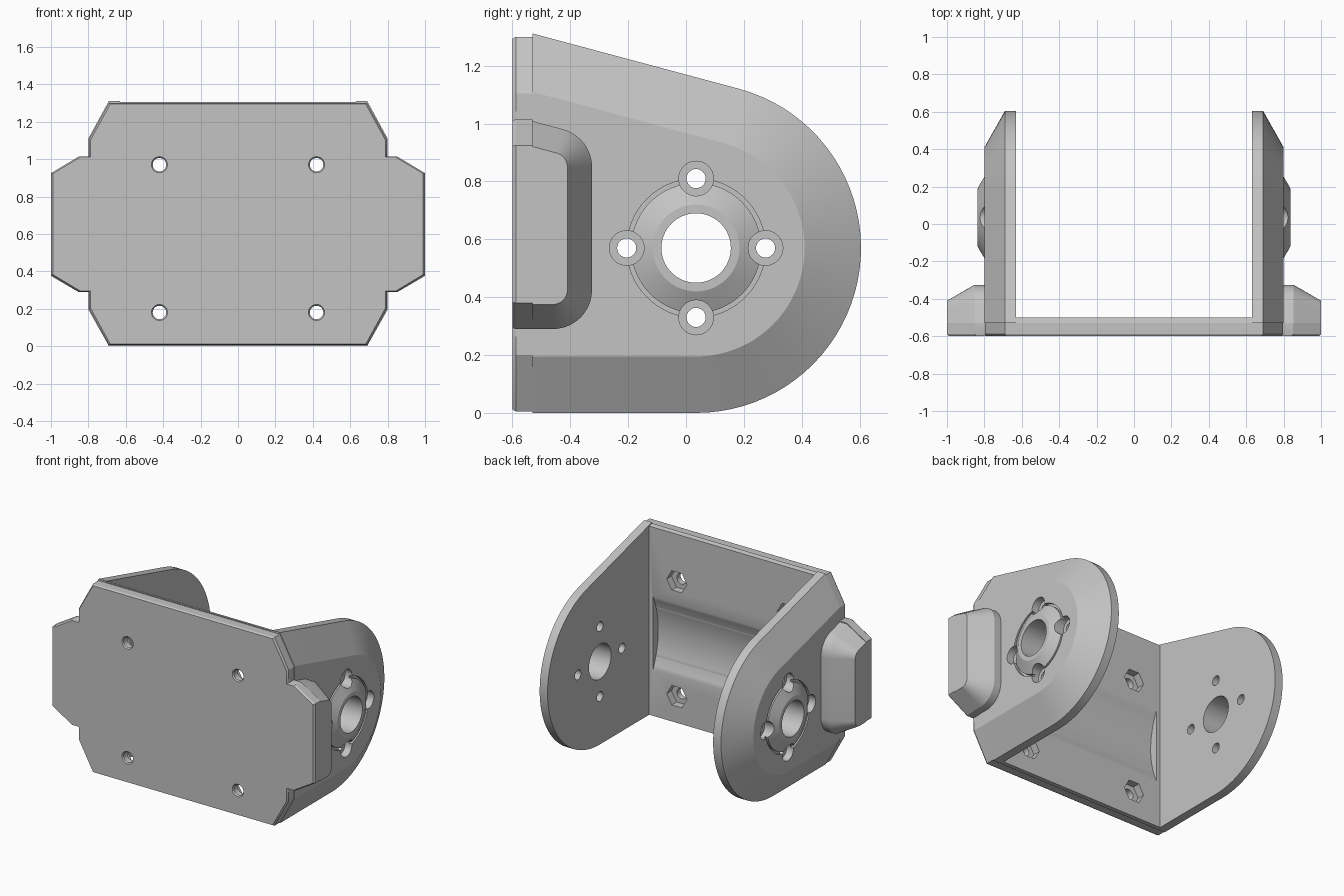
import bpy, bmesh
from math import sin, cos, pi, radians
from mathutils import Vector

cube = bpy.data.objects.get("Cube")
if cube:
    bpy.data.objects.remove(cube, do_unlink=True)

grey = bpy.data.materials.new("plain_grey")
grey.use_nodes = True
COLOUR = (0.55, 0.55, 0.55, 1)
grey.diffuse_color = COLOUR
grey.node_tree.nodes["Principled BSDF"].inputs["Base Color"].default_value = COLOUR

FRONT, SEAM, BACK = -0.6, -0.53, -0.5   # depth layers of the front wall
INNER, OUTER = 0.63, 0.80               # inner and outer face of an arm
AXIS_Y, AXIS_Z = 0.035, 0.57            # pivot axis
SLOPE = radians(15)                     # slope of the top edges


def loft(name, rings):
    """Closed solid through rings of equal point count."""
    bm = bmesh.new()
    loops = [[bm.verts.new(p) for p in ring] for ring in rings]
    n = len(loops[0])
    for a, b in zip(loops, loops[1:]):
        for i in range(n):
            j = (i + 1) % n
            bm.faces.new((a[i], a[j], b[j], b[i]))
    bm.faces.new(loops[0])
    bm.faces.new(loops[-1])
    bmesh.ops.recalc_face_normals(bm, faces=bm.faces)
    mesh = bpy.data.meshes.new(name)
    bm.to_mesh(mesh)
    bm.free()
    mesh.materials.append(grey)
    obj = bpy.data.objects.new(name, mesh)
    bpy.context.collection.objects.link(obj)
    return obj


def turned(name, profile, axis, u, v, sides=48):
    """Turned solid: profile of (radius, position) along x or y through (u, v)."""
    rings = []
    for r, t in profile:
        ring = []
        for i in range(sides):
            a = 2 * pi * i / sides
            p, q = u + r * cos(a), v + r * sin(a)
            ring.append((t, p, q) if axis == "x" else (p, t, q))
        rings.append(ring)
    return loft(name, rings)


def combine(obj, tools):
    """Apply (operation, tool) pairs in order."""
    for operation, tool in tools:
        mod = obj.modifiers.new(operation.lower(), "BOOLEAN")
        mod.operation = operation
        mod.solver = "EXACT"
        mod.object = tool
        tool.hide_render = True
    bake(obj)


def bake(obj):
    graph = bpy.context.evaluated_depsgraph_get()
    graph.update()
    mesh = bpy.data.meshes.new_from_object(obj.evaluated_get(graph))
    obj.modifiers.clear()
    obj.data = mesh


def mirror(obj):
    obj.modifiers.new("mirror", "MIRROR").use_mirror_merge = False
    bake(obj)


def arm_ring(x, r):
    """Arm outline at distance r from the pivot, squared off at the seam."""
    pts = [(SEAM, AXIS_Z - r)]
    steps = 40
    for i in range(steps + 1):
        a = -pi / 2 + (pi - SLOPE) * i / steps
        pts.append((AXIS_Y + r * cos(a), AXIS_Z + r * sin(a)))
    y, z = pts[-1]
    pts.append((SEAM, z + (y - SEAM) * sin(SLOPE) / cos(SLOPE)))
    return [(x, y, z) for y, z in pts]


def tab_ring(x, r):
    """Side tab outline with two rounded corners of radius r."""
    cy, low, high = -0.46, 0.425, 0.85
    pts = [(SEAM, low - r)]
    for i in range(13):
        a = -pi / 2 + pi / 2 * i / 12
        pts.append((cy + r * cos(a), low + r * sin(a)))
    for i in range(13):
        a = (pi / 2 - SLOPE) * i / 12
        pts.append((cy + r * cos(a), high + r * sin(a)))
    y, z = pts[-1]
    pts.append((SEAM, z + (y - SEAM) * sin(SLOPE) / cos(SLOPE)))
    return [(x, y, z) for y, z in pts]


# Front plate with clipped corners, side ears and a fine front chamfer
half = [(0.69, 0.005), (0.797, 0.2), (0.797, 0.29), (0.85, 0.29), (1.0, 0.38),
        (1.0, 0.925), (0.85, 1.015), (0.797, 1.015), (0.797, 1.105), (0.69, 1.3)]
outline = half + [(-x, z) for x, z in reversed(half)]
MID = 0.655


def plate_ring(y, s):
    return [(x * s, y, MID + (z - MID) * s) for x, z in outline]


plate = loft("front_plate", [plate_ring(SEAM, 1), plate_ring(FRONT + 0.012, 1),
                             plate_ring(FRONT, 0.99)])

# Thin wall joining the two arms
wall = [(SEAM, 0), (BACK, 0), (BACK, 1.297), (SEAM, 1.305)]
web = loft("back_wall", [[(x, y, z) for y, z in wall] for x in (-INNER, INNER)])

# Scooped clearance, bolt holes and hexagonal nut pockets
wall_cutters = [turned("scoop_cutter", [(0.59, -0.6), (0.59, 0.6)], "x", AXIS_Y, AXIS_Z, 144)]
for x in (-0.42, 0.42):
    for z in (0.18, 0.97):
        wall_cutters.append(turned("bolt_cutter", [(0.052, FRONT - 0.01), (0.036, FRONT + 0.008),
                                                   (0.036, -0.4)], "y", x, z, 32))
        wall_cutters.append(turned("nut_cutter", [(0.077, -0.552), (0.077, -0.4)], "y", x, z, 6))
for part in (plate, web):
    combine(part, [("DIFFERENCE", c) for c in wall_cutters])

# Side arms: straight rim, then a wide chamfer up to the outer face
arms = loft("side_arms", [arm_ring(INNER, 0.57), arm_ring(0.69, 0.57), arm_ring(OUTER, 0.375)])

# Conical hub in a shallow ring groove, with the bore and four counterbored holes
tools = [
    ("DIFFERENCE", turned("groove_cutter", [(0.24, 0.78), (0.24, 0.9)], "x", AXIS_Y, AXIS_Z, 64)),
    ("UNION", turned("hub_former", [(0.225, 0.75), (0.225, OUTER), (0.15, 0.838)],
                     "x", AXIS_Y, AXIS_Z, 64)),
    ("DIFFERENCE", turned("bore_cutter", [(0.12, 0.5), (0.12, 0.9)], "x", AXIS_Y, AXIS_Z, 64)),
]
for k in range(4):
    y, z = AXIS_Y + 0.24 * cos(k * pi / 2), AXIS_Z + 0.24 * sin(k * pi / 2)
    tools.append(("DIFFERENCE", turned("counterbore_cutter", [(0.06, 0.75), (0.06, 0.9)], "x", y, z, 32)))
    tools.append(("DIFFERENCE", turned("screw_cutter", [(0.033, 0.5), (0.033, 0.9)], "x", y, z, 32)))
combine(arms, tools)
mirror(arms)

# Side tabs tapering outwards behind the plate ears
tabs = loft("side_tabs", [tab_ring(OUTER, 0.135), tab_ring(0.853, 0.135), tab_ring(1.0, 0.05)])
mirror(tabs)

# Remove the cutting tools and finish the shading
for tool in wall_cutters + [t for _, t in tools]:
    bpy.data.objects.remove(tool, do_unlink=True)
bpy.ops.object.select_all(action="DESELECT")
for part in (plate, web, arms, tabs):
    part.select_set(True)
    bpy.context.view_layer.objects.active = part
bpy.ops.object.shade_smooth_by_angle(angle=radians(25))
